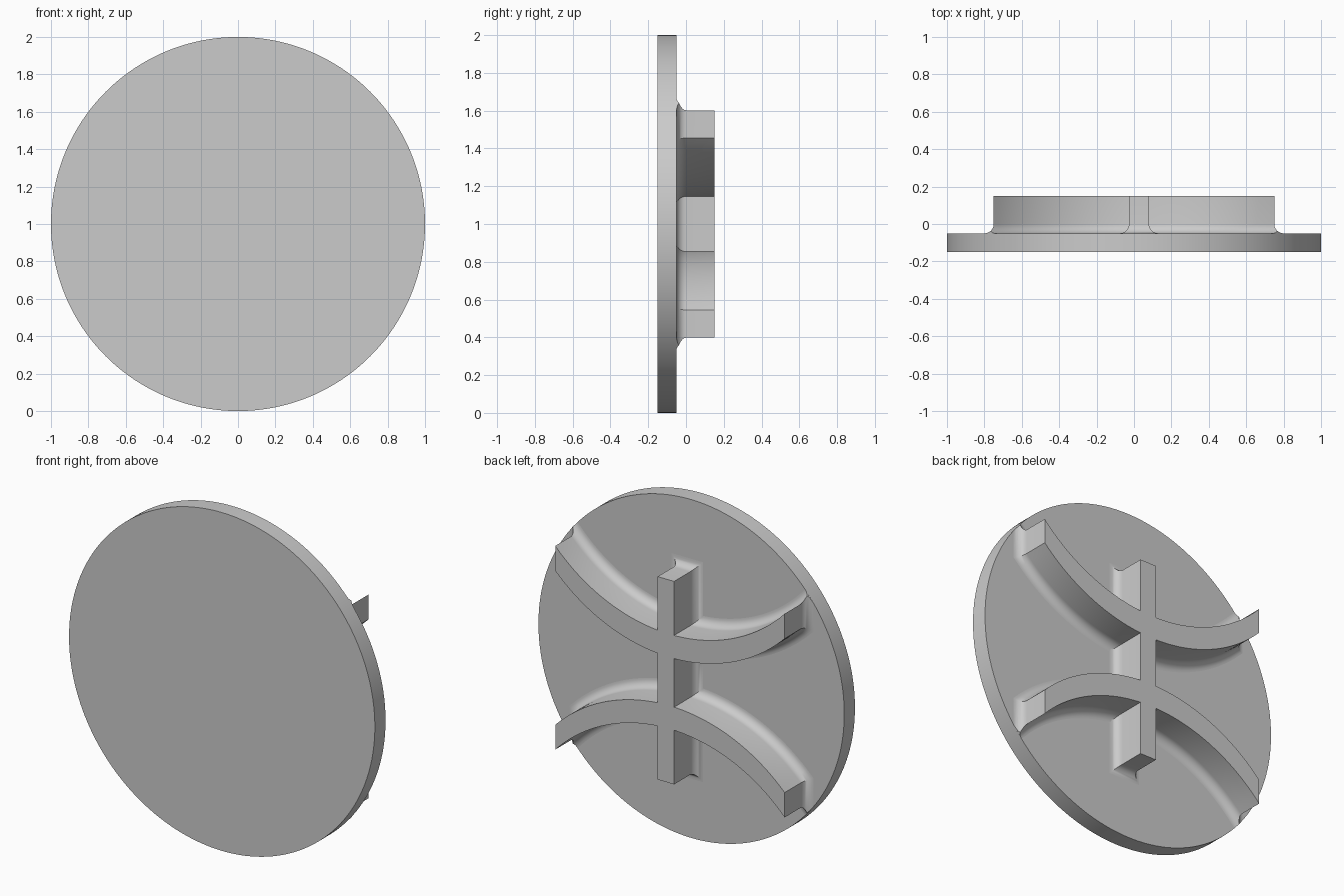
import bpy, bmesh, math
from mathutils import Vector

cube = bpy.data.objects.get("Cube")
if cube:
    bpy.data.objects.remove(cube)

# Single plain grey
GREY = (0.6, 0.6, 0.6, 1)
grey = bpy.data.materials.new("plain grey")
grey.use_nodes = True
grey.diffuse_color = GREY
grey.node_tree.nodes["Principled BSDF"].inputs["Base Color"].default_value = GREY

FLOOR, BACK, FILLET = -0.05, 0.15, 0.05


def offset(outline, d):
    """Grow a counter-clockwise outline by d with mitred corners."""
    grown = []
    for i, p in enumerate(outline):
        a = (p - outline[i - 1]).normalized()
        b = (outline[(i + 1) % len(outline)] - p).normalized()
        na, nb = Vector((a.y, -a.x)), Vector((b.y, -b.x))
        grown.append(p + (na + nb) * d / (1 + na.dot(nb)))
    return grown


def loft(name, outline, layers):
    """Stack copies of an x-z outline along y; layers are (y, growth)."""
    bm = bmesh.new()
    rings = [[bm.verts.new((p.x, y, p.y)) for p in offset(outline, d)] for y, d in layers]
    n = len(outline)
    for lo, hi in zip(rings, rings[1:]):
        for i in range(n):
            j = (i + 1) % n
            bm.faces.new((lo[i], lo[j], hi[j], hi[i]))
    bm.faces.new(rings[0])
    bm.faces.new(rings[-1])
    bmesh.ops.recalc_face_normals(bm, faces=bm.faces)
    mesh = bpy.data.meshes.new(name)
    bm.to_mesh(mesh)
    bm.free()
    mesh.materials.append(grey)
    obj = bpy.data.objects.new(name, mesh)
    bpy.context.collection.objects.link(obj)
    return obj


def combine(target, other, operation):
    mod = target.modifiers.new(operation, "BOOLEAN")
    mod.operation, mod.solver, mod.object = operation, "EXACT", other
    bpy.context.view_layer.objects.active = target
    bpy.ops.object.modifier_apply(modifier=mod.name)
    bpy.data.objects.remove(other)


def circle(r, n=192):
    return [Vector((r * math.cos(t), 1 + r * math.sin(t)))
            for t in (2 * math.pi * i / n for i in range(n))]


def arc(z_mid, z_end, half=0.75, n=40):
    """Circular arc from -half to half, lowest in the middle."""
    sag = z_end - z_mid
    r = (half * half + sag * sag) / (2 * sag)
    sweep = math.asin(half / r)
    return [Vector((r * math.sin(t), z_mid + r - r * math.cos(t)))
            for t in (sweep * (2 * i / n - 1) for i in range(n + 1))]


# Rib section: root sunk in the plate, concave fillet, straight wall
STEPS = 8
rib_layers = [(FLOOR - 0.03, FILLET)]
for k in range(STEPS + 1):
    t = math.pi / 2 * k / STEPS
    rib_layers.append((FLOOR + FILLET * (1 - math.cos(t)), FILLET * (1 - math.sin(t))))
rib_layers.append((BACK, 0))

# Round plate
plate = loft("round_plate", circle(1), [(-0.15, 0), (FLOOR, 0)])

# Upright bar and two mirrored curved ribs
bar = [Vector(p) for p in ((-0.027, 0.4), (0.08, 0.4), (0.08, 1.6), (-0.027, 1.6))]
upper = arc(1.143, 1.455) + arc(1.28, 1.602)[::-1]
lower = [Vector((p.x, 2 - p.y)) for p in reversed(upper)]

ribs = loft("back_ribs", bar, rib_layers)
for outline in (upper, lower):
    combine(ribs, loft("curved_rib", outline, rib_layers), "UNION")

# Trim fillets at the plate rim
combine(ribs, loft("rim_trim", circle(0.9995), [(-0.3, 0), (0.3, 0)]), "INTERSECT")

for obj in (plate, ribs):
    bpy.ops.object.select_all(action="DESELECT")
    obj.select_set(True)
    bpy.context.view_layer.objects.active = obj
    bpy.ops.object.shade_smooth_by_angle(angle=math.radians(30))
